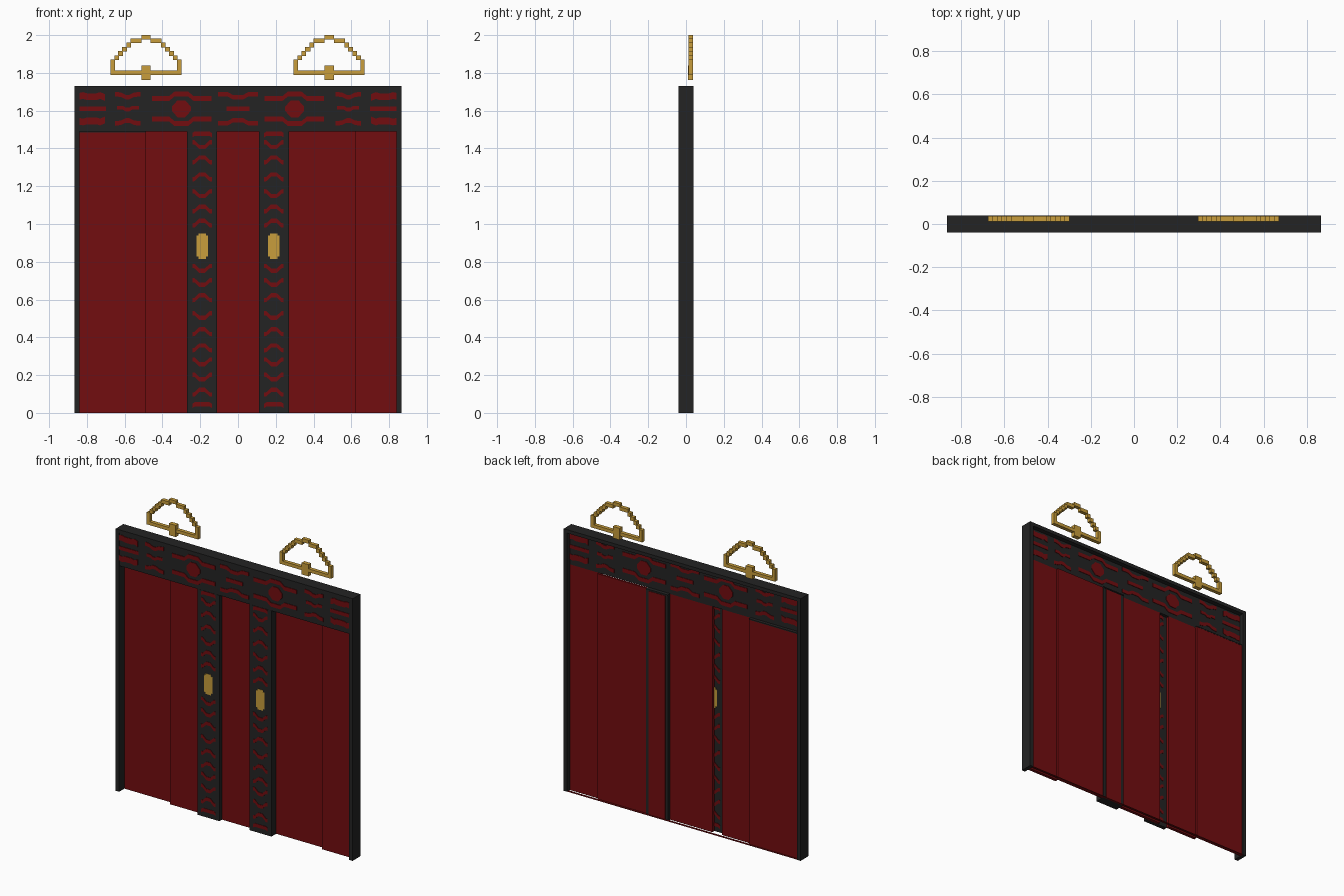
import bpy, bmesh

if "Cube" in bpy.data.objects:
    bpy.data.objects.remove(bpy.data.objects["Cube"])


def material(name, rgb):
    m = bpy.data.materials.new(name)
    m.diffuse_color = (*rgb, 1)
    m.use_nodes = True
    m.node_tree.nodes["Principled BSDF"].inputs["Base Color"].default_value = m.diffuse_color
    return m


DARK = material("charcoal wood", (0.017, 0.017, 0.017))
RED = material("deep red", (0.17, 0.004, 0.005))
GOLD = material("gold", (0.58, 0.34, 0.045))


def finish(name, bm, mat):
    bmesh.ops.recalc_face_normals(bm, faces=bm.faces)
    me = bpy.data.meshes.new(name)
    bm.to_mesh(me)
    bm.free()
    me.materials.append(mat)
    ob = bpy.data.objects.new(name, me)
    bpy.context.collection.objects.link(ob)


def add_box(bm, x0, x1, y0, y1, z0, z1):
    vs = bmesh.ops.create_cube(bm, size=1)["verts"]
    for v in vs:
        v.co = ((x0 + x1) / 2 + v.co.x * (x1 - x0),
                (y0 + y1) / 2 + v.co.y * (y1 - y0),
                (z0 + z1) / 2 + v.co.z * (z1 - z0))


def boxes(name, mat, items):
    bm = bmesh.new()
    for it in items:
        add_box(bm, *it)
    finish(name, bm, mat)


def add_ribbon(bm, pts, t, y0, y1):
    """Thin plate following a path in x/z with vertical thickness t."""
    rings = []
    for x, z in pts:
        rings.append([bm.verts.new(c) for c in (
            (x, y0, z - t / 2), (x, y1, z - t / 2), (x, y1, z + t / 2), (x, y0, z + t / 2))])
    for a, b in zip(rings, rings[1:]):
        for i in range(4):
            bm.faces.new((a[i], a[(i + 1) % 4], b[(i + 1) % 4], b[i]))
    bm.faces.new(rings[0])
    bm.faces.new(rings[-1])


# Outer frame
boxes("frame_posts", DARK, [(s * 0.8525 - 0.0125, s * 0.8525 + 0.0125, -0.04, 0.04, 0, 1.73)
                            for s in (-1, 1)])
boxes("frame_top", DARK, [(-0.84, 0.84, -0.04, 0.04, 1.707, 1.73)])
boxes("lintel", DARK, [(-0.84, 0.84, -0.036, 0.01, 1.49, 1.707)])

# Sliding panels on a front and a back track
F, B = (-0.01, 0.01), (0.015, 0.03)
boxes("panel_far_left", RED, [(-0.84, -0.48, *B, 0, 1.49)])
boxes("panel_left", RED, [(-0.49, -0.27, *F, 0, 1.49)])
boxes("panel_middle", RED, [(-0.20, 0.11, *F, 0, 1.49)])
boxes("panel_right", RED, [(0.26, 0.63, 0.012, 0.025, 0, 1.49)])
boxes("panel_far_right", RED, [(0.62, 0.84, *F, 0, 1.49)])
boxes("back_threshold", RED, [(-0.84, 0.84, 0.025, 0.038, 0, 0.004)])

# Door stiles
boxes("stile_left", DARK, [(-0.27, -0.11, -0.037, -0.011, 0, 1.49)])
boxes("stile_right", DARK, [(0.11, 0.27, -0.037, 0.03, 0, 1.49)])
boxes("stile_right_back", RED, [(0.13, 0.25, 0.03, 0.033, 0.005, 1.48)])
boxes("panel_top_rails", DARK, [(-0.84, -0.48, 0.01, 0.031, 1.485, 1.492),
                                (0.11, 0.27, 0.01, 0.034, 1.485, 1.492)])

# Lintel ornament, made as half and mirrored about x = 0 and z = 1.61
ZC = 1.61
upper = [
    ([(0.705, .06), (0.73, .07), (0.75, .064), (0.80, .064), (0.82, .07), (0.842, .066)], 0.036),
    ([(0.515, .078), (0.55, .074), (0.575, .062), (0.595, .062), (0.62, .074), (0.65, .078)], 0.024),
    ([(0.14, .054), (0.235, .054), (0.265, .079), (0.335, .079), (0.365, .054), (0.455, .054)], 0.026),
    ([(0, .060), (0.025, .060), (0.055, .077), (0.105, .077)], 0.024),
]
middle = [
    ([(0.70, 0), (0.715, 0), (0.84, 0)], 0.024),
    ([(0.525, 0.006), (0.56, 0.006), (0.575, -.004), (0.595, -.004), (0.61, 0.006), (0.64, 0.006)], 0.02),
    ([(0, 0), (0.06, 0)], 0.024),
]
for side, (y0, y1) in (("front", (-0.0395, -0.034)), ("back", (0.009, 0.013))):
    bm = bmesh.new()
    for s in (-1, 1):
        for pts, t in upper:
            for u in (-1, 1):
                add_ribbon(bm, [(s * x, ZC + u * z) for x, z in pts], t, y0, y1)
        for pts, t in middle:
            add_ribbon(bm, [(s * x, ZC + z) for x, z in pts], t, y0, y1)
        # Octagonal medallion built from stacked steps
        front = [bm.verts.new((s * 0.30 + a, y0, ZC + b)) for a, b in (
            (.05, .012), (.02, .045), (-.02, .045), (-.05, .012),
            (-.05, -.012), (-.02, -.045), (.02, -.045), (.05, -.012))]
        face = bm.faces.new(front)
        ext = bmesh.ops.extrude_face_region(bm, geom=[face], use_keep_orig=True)["geom"]
        for v in ext:
            if isinstance(v, bmesh.types.BMVert):
                v.co.y = y1
    finish("lintel_ornament_" + side, bm, RED)

# Stile ornament: repeated bars, arches, cups and bows
SHAPES = {
    "bar": [(-.052, -.008), (-.04, 0), (.04, 0), (.052, -.008)],
    "arch": [(-.052, -.013), (-.04, -.012), (-.015, .012), (.015, .012), (.04, -.012), (.052, -.013)],
    "cup": [(-.052, .013), (-.04, .012), (-.015, -.012), (.015, -.012), (.04, .012), (.052, .013)],
}
ROWS = [("bar", 1.478), ("cup", 1.42), ("arch", 1.40 - 0.06), ("arch", 1.25), ("cup", 1.16),
        ("arch", 1.08), ("arch", 1.005), ("cup", 0.765), ("cup", 0.69), ("arch", 0.61),
        ("cup", 0.515), ("arch", 0.43), ("arch", 0.345), ("cup", 0.27), ("cup", 0.19),
        ("arch", 0.11), ("bar", 0.045)]


def stile_ornament(name, cx, y0, y1):
    bm = bmesh.new()
    for kind, z in ROWS:
        add_ribbon(bm, [(cx + a, z + b) for a, b in SHAPES[kind]], 0.023, y0, y1)
    finish(name, bm, RED)


stile_ornament("stile_ornament_left", -0.19, -0.0395, -0.035)
stile_ornament("stile_ornament_right", 0.19, -0.0395, -0.035)
stile_ornament("stile_ornament_left_back", -0.19, -0.012, -0.008)


# Stepped gold pull plates
def pull(name, cx, y0, y1):
    boxes(name, GOLD, [(cx - 0.02, cx + 0.02, y0, y1, 0.815, 0.95),
                       (cx - 0.03, cx - 0.02, y0, y1, 0.827, 0.938),
                       (cx + 0.02, cx + 0.03, y0, y1, 0.827, 0.938)])


pull("pull_left", -0.19, -0.04, -0.035)
pull("pull_right", 0.19, -0.04, -0.035)
pull("pull_left_back", -0.19, -0.012, -0.007)

# Stepped half-round gold hangers above the frame
STEPS = [(.165, .188, 1.79, 1.87), (.143, .167, 1.868, 1.893), (.123, .147, 1.89, 1.916),
         (.10, .127, 1.912, 1.938), (.08, .104, 1.934, 1.96), (.024, .083, 1.957, 1.981)]
for cx, label in ((-0.487, "left"), (0.483, "right")):
    y = (0.012, 0.036)
    items = [(cx - 0.165, cx + 0.165, *y, 1.79, 1.812),
             (cx - 0.025, cx + 0.025, 0.01, 0.038, 1.763, 1.84),
             (cx - 0.025, cx + 0.025, *y, 1.977, 2.0)]
    for a, b, z0, z1 in STEPS:
        items += [(cx + a, cx + b, *y, z0, z1), (cx - b, cx - a, *y, z0, z1)]
    boxes("hanger_" + label, GOLD, items)
